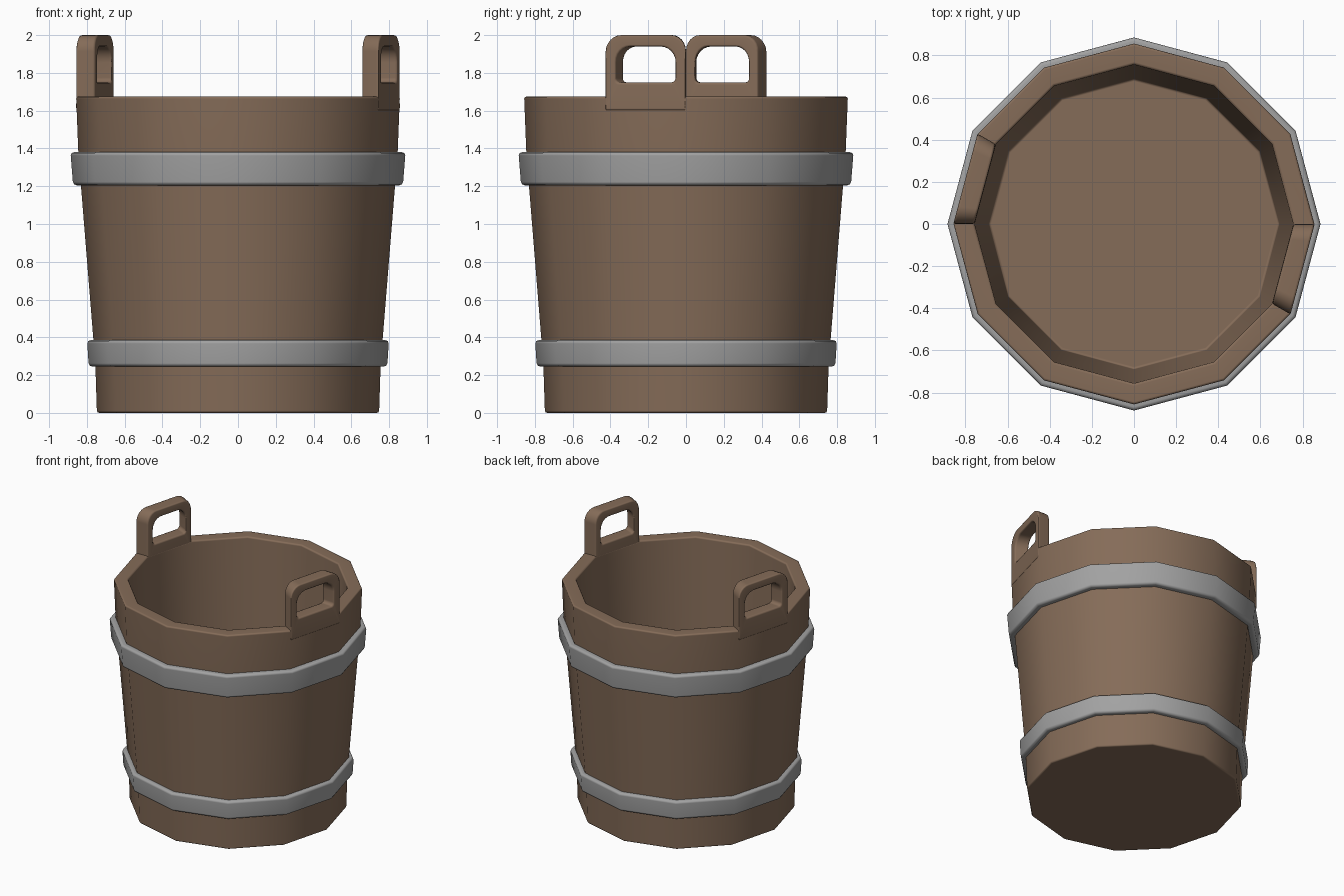
import bpy, bmesh
from math import sin, cos, radians, pi, tau

SIDES = 12
HALF = pi / SIDES

old = bpy.data.objects.get("Cube")
if old:
    bpy.data.objects.remove(old, do_unlink=True)


def material(name, colour):
    m = bpy.data.materials.new(name)
    m.use_nodes = True
    m.diffuse_color = (*colour, 1)
    bsdf = m.node_tree.nodes["Principled BSDF"]
    bsdf.inputs["Base Color"].default_value = (*colour, 1)
    bsdf.inputs["Roughness"].default_value = 0.8
    return m


wood = material("brown wood", (0.235, 0.15, 0.098))
metal = material("grey metal", (0.36, 0.36, 0.36))


def finish(bm, name, mat, bevel):
    """Turn the mesh into a smooth object with softly bevelled edges."""
    bmesh.ops.recalc_face_normals(bm, faces=bm.faces)
    for f in bm.faces:
        f.smooth = True
    me = bpy.data.meshes.new(name)
    bm.to_mesh(me)
    bm.free()
    me.materials.append(mat)
    ob = bpy.data.objects.new(name, me)
    bpy.context.collection.objects.link(ob)
    b = ob.modifiers.new("soft edges", "BEVEL")
    b.width = bevel
    b.segments = 2
    b.limit_method = "ANGLE"
    b.angle_limit = radians(40)
    ob.modifiers.new("even shading", "WEIGHTED_NORMAL")
    return ob


def lathe(profile, name, mat, bevel, closed):
    """Spin (radius, height) points; an open profile gets flat end caps."""
    bm = bmesh.new()
    rings = [[bm.verts.new((r * cos(tau * k / SIDES), r * sin(tau * k / SIDES), z))
              for k in range(SIDES)] for r, z in profile]
    pairs = list(zip(rings, rings[1:]))
    if closed:
        pairs.append((rings[-1], rings[0]))
    else:
        bm.faces.new(rings[0])
        bm.faces.new(rings[-1])
    for a, b in pairs:
        for k in range(SIDES):
            n = (k + 1) % SIDES
            bm.faces.new((a[k], a[n], b[n], b[k]))
    return finish(bm, name, mat, bevel)


# Tub: outer wall, rim, inner wall and floor
lathe([(0.747, 0), (0.755, 0.25), (0.765, 0.38), (0.832, 1.21), (0.845, 1.37),
       (0.857, 1.675), (0.757, 1.675), (0.69, 0.2)],
      "tub", wood, 0.012, False)

# Metal hoops
for name, z0, z1, r0, r1 in (("lower_hoop", 0.245, 0.385, 0.79, 0.799),
                             ("upper_hoop", 1.205, 1.38, 0.873, 0.887)):
    lathe([(r0 - 0.07, z0), (r0, z0), (r1, z1), (r1 - 0.07, z1)],
          name, metal, 0.018, True)


def rounded(half, z0, z1, low, high, steps=6):
    """Rounded rectangle as (sideways, height) points."""
    pts = []
    for sx, z, r, start in ((1, z1 - high, high, 0), (-1, z1 - high, high, 1),
                            (-1, z0 + low, low, 2), (1, z0 + low, low, 3)):
        for i in range(steps + 1):
            a = (start + i / steps) * pi / 2
            pts.append((sx * (half - r) + r * cos(a), z + r * sin(a)))
    return pts


# Handles: one wall segment raised above the rim, with a grip hole
def handle(name, angle):
    r_out, r_in = 0.858, 0.758
    d_out = r_out * cos(HALF)
    outline = rounded(r_out * sin(HALF), 1.6, 2.0, 0.003, 0.085)
    hole = rounded(0.165, 1.75, 1.94, 0.025, 0.085)
    bm = bmesh.new()

    def loop(points, r):
        d, s = r * cos(HALF), r / r_out
        return [bm.verts.new((d * cos(angle) - t * s * sin(angle),
                              d * sin(angle) + t * s * cos(angle), z))
                for t, z in points]

    a, b = loop(outline, r_out), loop(hole, r_out)
    c, d = loop(hole, r_in), loop(outline, r_in)
    n = len(a)
    for p, q in ((a, b), (b, c), (c, d), (d, a)):
        for i in range(n):
            j = (i + 1) % n
            bm.faces.new((p[i], p[j], q[j], q[i]))
    finish(bm, name, wood, 0.012)


handle("left_handle", -HALF)
handle("right_handle", pi - HALF)
